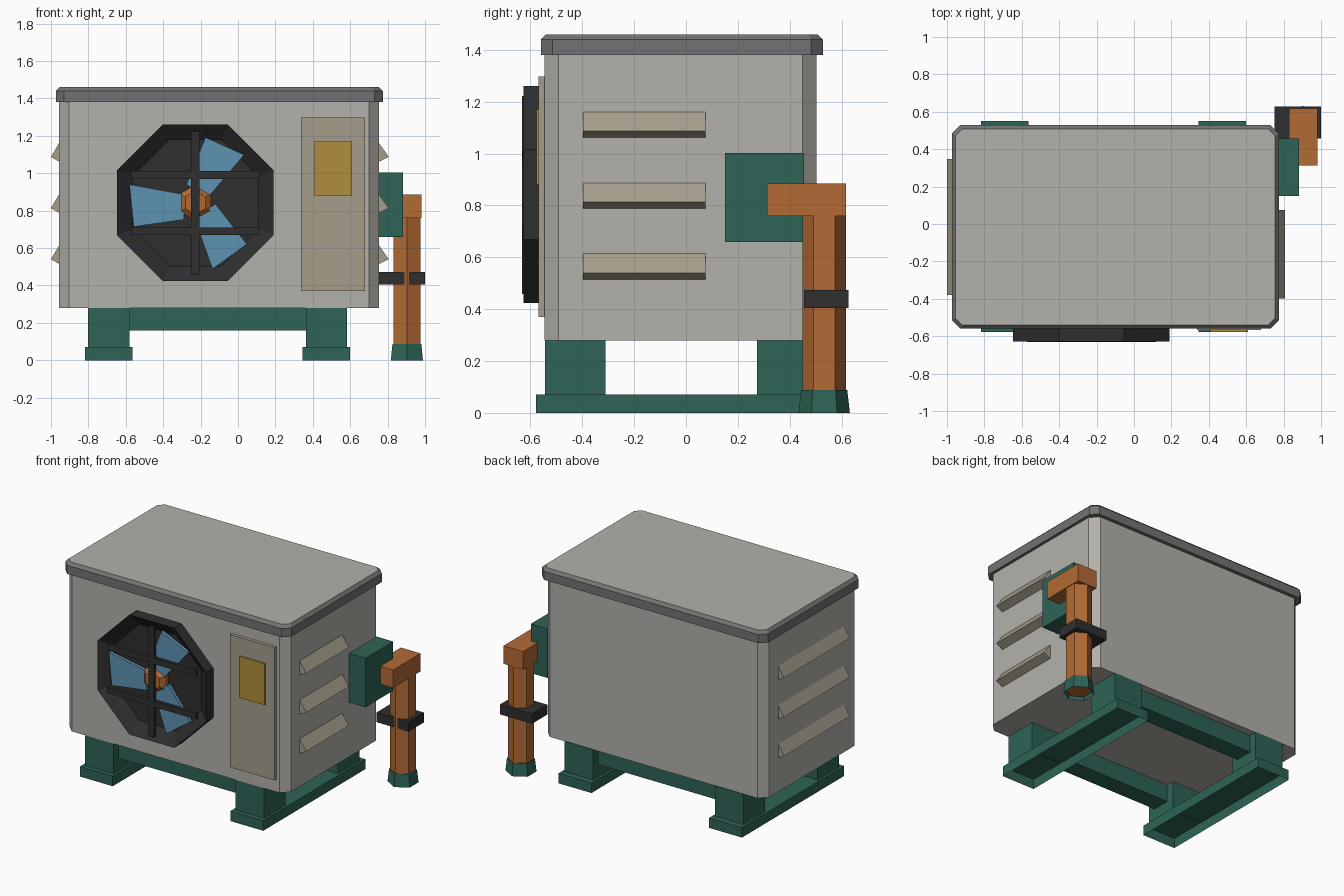
import bpy, bmesh
from math import sin, cos, pi

if "Cube" in bpy.data.objects:
    bpy.data.objects.remove(bpy.data.objects["Cube"])

COLORS = {
    "shell": (0.45, 0.44, 0.40), "trim": (0.17, 0.17, 0.17), "tan": (0.38, 0.34, 0.26),
    "green": (0.027, 0.125, 0.095), "dark": (0.028, 0.028, 0.03), "blue": (0.11, 0.29, 0.45),
    "copper": (0.45, 0.145, 0.035), "yellow": (0.43, 0.27, 0.045),
}
MATS = {}
for key, rgb in COLORS.items():
    MATS[key] = bpy.data.materials.new(key + "_paint")
    MATS[key].diffuse_color = (*rgb, 1)


def loft(name, rings, color, start=True, end=True, end_color=None):
    """Skin equal-length point rings, optionally capping either end."""
    bm = bmesh.new()
    vs = [[bm.verts.new(p) for p in ring] for ring in rings]
    n = len(vs[0])
    for a, b in zip(vs, vs[1:]):
        for i in range(n):
            j = (i + 1) % n
            bm.faces.new((a[i], a[j], b[j], b[i]))
    if start:
        bm.faces.new(vs[0][::-1])
    if end:
        cap = bm.faces.new(vs[-1])
        cap.material_index = 1 if end_color else 0
    bmesh.ops.recalc_face_normals(bm, faces=bm.faces)
    mesh = bpy.data.meshes.new(name)
    bm.to_mesh(mesh)
    bm.free()
    mesh.materials.append(MATS[color])
    if end_color:
        mesh.materials.append(MATS[end_color])
    ob = bpy.data.objects.new(name, mesh)
    bpy.context.collection.objects.link(ob)
    return ob


def box(name, x, y, z, color, bottom=True):
    ring = [(x[0], y[0]), (x[1], y[0]), (x[1], y[1]), (x[0], y[1])]
    return loft(name, [[(*p, h) for p in ring] for h in z], color, start=bottom)


def cut_rect(x0, x1, y0, y1, c, z):
    """Rectangle with cut corners."""
    return [(x0 + c, y0, z), (x1 - c, y0, z), (x1, y0 + c, z), (x1, y1 - c, z),
            (x1 - c, y1, z), (x0 + c, y1, z), (x0, y1 - c, z), (x0, y0 + c, z)]


FX, FZ = -0.228, 0.842  # fan centre


def fan_ring(n, r, y, turn):
    return [(FX + r * cos(turn + 2 * pi * i / n), y, FZ + r * sin(turn + 2 * pi * i / n))
            for i in range(n)]


def hex_ring(r, z):
    return [(0.903 + r * cos(pi / 6 + pi / 3 * i), 0.533 + r * sin(pi / 6 + pi / 3 * i), z)
            for i in range(6)]


# Cabinet and lid
loft("cabinet", [cut_rect(-0.957, 0.754, -0.545, 0.503, 0.053, z) for z in (0.28, 1.385)], "shell")
loft("lid", [cut_rect(-0.974, 0.774, -0.56, 0.528, 0.045, 1.38),
             cut_rect(-0.974, 0.774, -0.56, 0.528, 0.045, 1.44),
             cut_rect(-0.954, 0.754, -0.54, 0.508, 0.037, 1.46)], "trim", end_color="shell")

# Fan shroud: straight outer wall, funnel inside, back plate
loft("fan_shroud", [fan_ring(8, 0.453, -0.54, pi / 8), fan_ring(8, 0.453, -0.627, pi / 8),
                    fan_ring(8, 0.365, -0.56, pi / 8)], "dark")

# Fan blades and hub
outline = [(0.06, -0.045), (0.353, -0.098), (0.33, 0.128), (0.06, 0.09)]
for k in range(3):
    a = pi / 3 + k * 2 * pi / 3
    loft(f"fan_blade_{k + 1}",
         [[(FX + r * cos(a) - t * sin(a), y, FZ + r * sin(a) + t * cos(a)) for r, t in outline]
          for y in (-0.575, -0.598)], "blue")
loft("fan_hub", [fan_ring(6, 0.097, -0.555, pi / 6), fan_ring(6, 0.097, -0.59, pi / 6),
                 fan_ring(6, 0.062, -0.618, pi / 6)], "copper")

# Grille bars
box("grille_upright", (-0.25, -0.207), (-0.632, -0.61), (0.458, 1.222), "dark")
for k, z in enumerate((0.69, 0.99)):
    box(f"grille_crossbar_{k + 1}", (-0.573, 0.117), (-0.63, -0.608), (z - 0.021, z + 0.021), "dark")

# Service panel and label plate
box("service_panel", (0.337, 0.68), (-0.568, -0.54), (0.37, 1.297), "tan")
box("label_plate", (0.41, 0.61), (-0.577, -0.56), (0.88, 1.17), "yellow")

# Side louvres
for side, wall, tip, ys in (("right", 0.75, 0.806, (-0.398, 0.075)),
                            ("left", -0.953, -1.0, (-0.38, 0.347))):
    for k, z in enumerate((0.54, 0.813, 1.087)):
        loft(f"louvre_{side}_{k + 1}",
             [[(wall, y, z + 0.08), (tip, y, z), (wall, y, z - 0.027)] for y in ys], "tan")

# Base frame: skids, legs and beams
for side, cx in (("left", -0.691), ("right", 0.473)):
    box(f"skid_{side}", (cx - 0.127, cx + 0.127), (-0.578, 0.55), (0, 0.07), "green", bottom=False)
    for end, ys in (("front", (-0.544, -0.31)), ("back", (0.273, 0.507))):
        box(f"leg_{end}_{side}", (cx - 0.11, cx + 0.11), ys, (0.068, 0.282), "green")
for end, ys in (("front", (-0.49, -0.365)), ("back", (0.328, 0.453))):
    box(f"beam_{end}", (-0.6, 0.38), ys, (0.158, 0.282), "green")

# Valve box, pipe, clamp and pipe foot
box("valve_box", (0.75, 0.881), (0.15, 0.456), (0.66, 1.003), "green")
box("pipe_elbow", (0.828, 0.98), (0.313, 0.617), (0.76, 0.885), "copper")
loft("pipe_riser", [hex_ring(0.084, 0.02), hex_ring(0.084, 0.82)], "copper")
box("pipe_clamp", (0.752, 1.0), (0.456, 0.627), (0.405, 0.473), "dark")
loft("pipe_foot", [hex_ring(0.099, 0), hex_ring(0.089, 0.088)], "green", start=False)

for m in bpy.data.materials:
    if m.users and not m.is_grease_pencil:
        m.use_nodes = True
        m.node_tree.nodes["Principled BSDF"].inputs["Base Color"].default_value = m.diffuse_color
